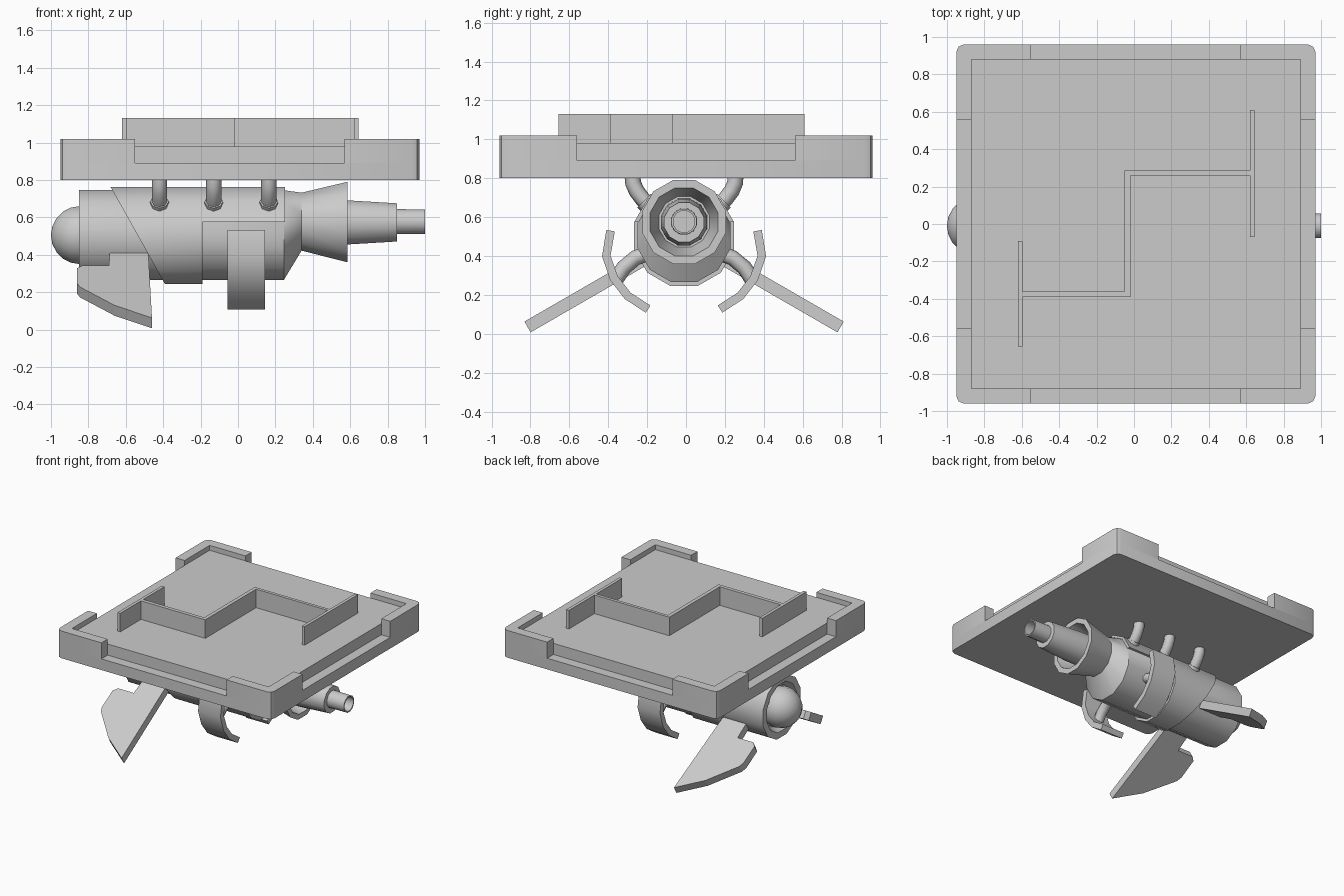
import bpy, bmesh, math
from mathutils import Vector

if "Cube" in bpy.data.objects:
    bpy.data.objects.remove(bpy.data.objects["Cube"])

YC = -0.01          # engine centre line
ZB = 0.505          # hull axis height


def finish(bm, name, smooth=None):
    bmesh.ops.recalc_face_normals(bm, faces=bm.faces)
    me = bpy.data.meshes.new(name)
    bm.to_mesh(me)
    bm.free()
    ob = bpy.data.objects.new(name, me)
    bpy.context.collection.objects.link(ob)
    if smooth:
        shade(ob, smooth)
    return ob


def shade(ob, deg):
    bpy.ops.object.select_all(action='DESELECT')
    ob.select_set(True)
    bpy.context.view_layer.objects.active = ob
    bpy.ops.object.shade_smooth_by_angle(angle=math.radians(deg))


def extrude(name, pts, offset, smooth=None):
    """Solid from a flat outline swept along an offset."""
    bm = bmesh.new()
    f = bm.faces.new([bm.verts.new(p) for p in pts])
    r = bmesh.ops.extrude_face_region(bm, geom=[f])
    new = [v for v in r['geom'] if isinstance(v, bmesh.types.BMVert)]
    bmesh.ops.translate(bm, verts=new, vec=offset)
    return finish(bm, name, smooth)


def loft(name, rings, n=12, cuts=(), smooth=35):
    """Skin rings (x, centre z, apothem) along x; cuts are (point, normal)."""
    bm = bmesh.new()
    loops = []
    for x, zc, a in rings:
        r = a / math.cos(math.pi / n)
        loops.append([bm.verts.new((x, YC + r * math.cos((i + .5) * math.tau / n),
                                    zc + r * math.sin((i + .5) * math.tau / n)))
                      for i in range(n)])
    for p, q in zip(loops, loops[1:]):
        for i in range(n):
            j = (i + 1) % n
            bm.faces.new((p[i], p[j], q[j], q[i]))
    bm.faces.new(loops[0])
    bm.faces.new(loops[-1])
    for co, no in cuts:
        r = bmesh.ops.bisect_plane(bm, geom=bm.verts[:] + bm.edges[:] + bm.faces[:],
                                   plane_co=co, plane_no=no, clear_outer=True)
        edges = [e for e in r['geom_cut'] if isinstance(e, bmesh.types.BMEdge)]
        bmesh.ops.edgeloop_fill(bm, edges=edges)
    return finish(bm, name, smooth)


def tube(name, pts, radius):
    cu = bpy.data.curves.new(name, 'CURVE')
    cu.dimensions = '3D'
    cu.bevel_depth = radius
    cu.bevel_resolution = 2
    cu.use_fill_caps = True
    sp = cu.splines.new('POLY')
    sp.points.add(len(pts) - 1)
    for p, co in zip(sp.points, pts):
        p.co = (*co, 1)
    ob = bpy.data.objects.new(name, cu)
    bpy.context.collection.objects.link(ob)
    bpy.ops.object.select_all(action='DESELECT')
    ob.select_set(True)
    bpy.context.view_layer.objects.active = ob
    bpy.ops.object.convert(target='MESH')
    shade(bpy.context.object, 46)


def box(name, x0, x1, y0, y1, z0, z1):
    extrude(name, [(x0, y0, z0), (x1, y0, z0), (x1, y1, z0), (x0, y1, z0)], (0, 0, z1 - z0))


# Platform: rounded base, raised deck, four raised corner rims
PX = 0.01
quad = [(.96, .92), (.948, .948), (.92, .96)]
base = []
for sx, sy in ((1, 1), (-1, 1), (-1, -1), (1, -1)):
    q = quad if sx * sy > 0 else quad[::-1]
    base += [(PX + sx * x, sy * y, .80) for x, y in q]
extrude("platform_base", base, (0, 0, .09), 40)
box("platform_deck", PX - .88, PX + .88, -.88, .88, .86, .98)
rim = [(.56, .96), (.92, .96), (.948, .948), (.96, .92), (.96, .56),
       (.88, .56), (.88, .88), (.56, .88)]
for sx in (-1, 1):
    for sy in (-1, 1):
        extrude("corner_rim", [(PX + sx * x, sy * y, .89) for x, y in rim], (0, 0, .13), 40)

# Divider walls on the deck
for w in ((.62, .645, -.07, .61), (-.05, .62, .26, .285), (-.05, -.02, -.39, .26),
          (-.595, -.05, -.39, -.36), (-.62, -.595, -.655, -.09)):
    box("divider_wall", *w, .97, 1.13)

# Engine hull: recessed nose end, bend, hollow flare
loft("hull", [(-.80, ZB, .16), (-.85, ZB, .19), (-.85, ZB, .24), (.245, ZB, .24),
              (.34, .577, .155), (.585, .575, .215), (.585, .575, .175), (.40, .575, .13)])

# Rounded nose
loft("nose", [(-.845 - .155 * math.sin(math.radians(a)), ZB, .155 * math.cos(math.radians(a)))
              for a in (-15, 0, 18, 36, 54, 72, 88)], n=16, smooth=40)

# Outer sleeve: slanted wrap plus half cover
loft("sleeve_wrap", [(-.72, .503, .258), (-.19, .503, .258)],
     cuts=[((-.68, YC, .76), (-.5, 0, -.28))])
loft("sleeve_half_cover", [(-.19, .503, .258), (.25, .503, .258)],
     cuts=[((0, YC, .575), (0, 0, -1))])

# Stepped exhaust pipe with hollow tip
loft("exhaust_pipe", [(.38, .575, .12), (.585, .573, .118), (.85, .573, .102), (.85, .577, .067),
                      (1.0, .577, .065), (1.0, .577, .055), (.90, .577, .055)])

S, C = math.sin(math.radians(30)), math.cos(math.radians(30))
fin = [(-.685, .39), (-.48, .39), (-.46, .035), (-.66, .102), (-.845, .20),
       (-.86, .22), (-.86, .30), (-.83, .315), (-.69, .315)]
arc = [(.378, .53), (.40, .40), (.36, .285), (.29, .195), (.185, .127)]

for s in (-1, 1):
    # Slanted fins
    T = .032
    extrude("fin", [(x, YC + s * (.805 - (z - .035) * C / S - T * S), z - T * C) for x, z in fin],
            (0, s * 2 * T * S, 2 * T * C))

    # Curved side guards with a short arm
    out, inn = [], []
    for i, p in enumerate(arc):
        a, b = arc[max(i - 1, 0)], arc[min(i + 1, len(arc) - 1)]
        d = Vector((b[0] - a[0], b[1] - a[1])).normalized() * .022
        out.append((-.055, YC + s * (p[0] - d.y), p[1] + d.x))
        inn.append((-.055, YC + s * (p[0] + d.y), p[1] - d.x))
    extrude("side_guard", out + inn[::-1], (.20, 0, 0), 40)
    tube("guard_arm", [(.045, YC + s * y, z) for y, z in
                       ((.17, .42), (.25, .39), (.31, .34), (.35, .28))], .04)

    # Hanger pipes and collars joining engine to platform
    for x in (-.42, -.13, .165):
        tube("hanger_pipe", [(x, YC + s * y, z) for y, z in
                             ((.265, .81), (.262, .775), (.245, .735), (.215, .695), (.15, .63))], .041)
        tube("hanger_collar", [(x, YC + s * y, z) for y, z in ((.205, .685), (.15, .63))], .05)
